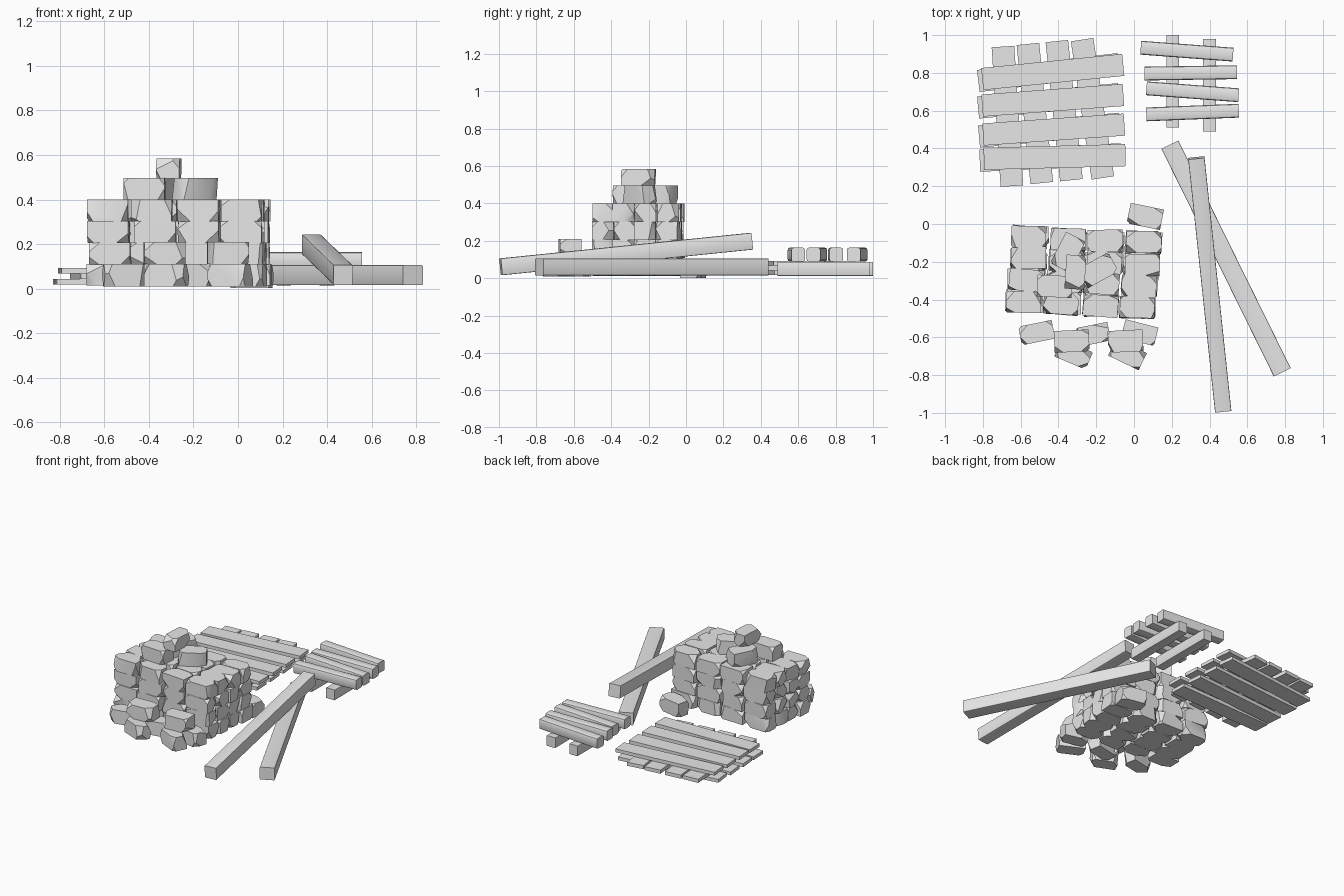
import bpy
import bmesh
import random
from math import sin, cos
from mathutils import Vector, Matrix

random.seed(7)
cube = bpy.data.objects.get("Cube")
if cube:
    bpy.data.objects.remove(cube, do_unlink=True)

grey = bpy.data.materials.new("plain grey")
grey.use_nodes = True
grey.diffuse_color = (0.8, 0.8, 0.8, 1)
grey.node_tree.nodes["Principled BSDF"].inputs["Base Color"].default_value = (0.8, 0.8, 0.8, 1)


def finish(name, bm, matrix):
    """Turn a bmesh into a placed, coloured object."""
    bmesh.ops.recalc_face_normals(bm, faces=bm.faces)
    mesh = bpy.data.meshes.new(name)
    bm.to_mesh(mesh)
    bm.free()
    mesh.materials.append(grey)
    obj = bpy.data.objects.new(name, mesh)
    obj.matrix_world = matrix
    bpy.context.collection.objects.link(obj)
    return obj


def box(size):
    bm = bmesh.new()
    bmesh.ops.create_cube(bm, size=1)
    bmesh.ops.scale(bm, vec=size, verts=bm.verts)
    return bm


def bar(name, start, end, width, height, bevel=0.0):
    """Squared timber running between the centres of its two ends."""
    start, end = Vector(start), Vector(end)
    bm = box(((end - start).length, width, height))
    if bevel:
        long_edges = [e for e in bm.edges
                      if abs(e.verts[0].co.x - e.verts[1].co.x) > width]
        bmesh.ops.bevel(bm, geom=long_edges, offset=bevel, segments=2,
                        profile=0.5, affect='EDGES')
    turn = (end - start).to_track_quat('X', 'Z').to_matrix().to_4x4()
    return finish(name, bm, Matrix.Translation((start + end) / 2) @ turn)


def plank(name, x, y, z, angle, length, width, height, bevel=0.0):
    half = Vector((cos(angle), sin(angle), 0)) * length / 2
    centre = Vector((x, y, z))
    return bar(name, centre - half, centre + half, width, height, bevel)


def stone(name, x, y, z, angle=0.0, size=(0.185, 0.115, 0.098)):
    """Block with slanted cuts across random corners and edges."""
    bm = box(size)
    half = Vector(size) / 2
    signs = [Vector((a, b, c)) for a in (-1, 1) for b in (-1, 1) for c in (-1, 1)]
    for sign in random.sample(signs, 6):
        normal = Vector((sign.x * random.uniform(0.3, 1),
                         sign.y * random.uniform(0.3, 1),
                         sign.z * random.uniform(0.05, 0.8))).normalized()
        corner = Vector((sign.x * half.x, sign.y * half.y, sign.z * half.z))
        cut = bmesh.ops.bisect_plane(
            bm, geom=bm.verts[:] + bm.edges[:] + bm.faces[:],
            plane_co=corner - normal * random.uniform(0.012, 0.03),
            plane_no=normal, clear_outer=True)
        rim = [g for g in cut["geom_cut"] if isinstance(g, bmesh.types.BMEdge)]
        if rim:
            bmesh.ops.holes_fill(bm, edges=rim, sides=0)
    return finish(name, bm, Matrix.Translation((x, y, z)) @ Matrix.Rotation(angle, 4, 'Z'))


# Stacked stone pile: four courses of four by four
for course in range(4):
    for row in range(4):
        for col in range(4):
            stone(f"pile_stone_{course}_{row}_{col}",
                  -0.55 + 0.2 * col - 0.01 * row + random.uniform(-0.008, 0.008),
                  -0.07 - 0.113 * row - 0.01 * col + random.uniform(-0.005, 0.005),
                  0.062 + 0.096 * course,
                  random.uniform(-0.1, 0.03))

# Stones heaped on top of the pile
stone("top_stone_left", -0.42, -0.33, 0.448, -0.05)
stone("top_stone_back", -0.35, -0.15, 0.448, 1.1)
stone("top_stone_right", -0.19, -0.245, 0.448, 0.5)
stone("peak_stone", -0.31, -0.255, 0.54, 1.5, (0.18, 0.105, 0.09))

# Loose stones on the ground around the pile
loose = [(-0.515, -0.575, 0.2), (-0.22, -0.585, 0.2), (0.03, -0.575, -0.25),
         (-0.32, -0.69, -0.4), (-0.035, -0.69, -0.45)]
for i, (x, y, angle) in enumerate(loose):
    stone(f"loose_stone_{i}", x, y, 0.06, angle, (0.18, 0.1, 0.1))
stone("raised_stone_left", -0.33, -0.62, 0.16, 0.05)
stone("raised_stone_right", -0.045, -0.62, 0.16, 0.05)
stone("stray_stone", 0.06, 0.04, 0.052, -0.2, (0.18, 0.11, 0.1))

# Large platform: two plank layers with a crossing layer between
long_planks = [(-0.43, 0.805, 0.1), (-0.43, 0.655, 0.075),
               (-0.425, 0.5, 0.07), (-0.42, 0.355, 0.025)]
for i, (x, y, angle) in enumerate(long_planks):
    plank(f"platform_top_plank_{i}", x, y, 0.08, angle, 0.75, 0.117, 0.024)
    plank(f"platform_bottom_plank_{i}", x - 0.022, y - 0.003, 0.03, angle + 0.02,
          0.75, 0.117, 0.024)
cross_planks = [(-0.67, 0.57, 1.635), (-0.525, 0.585, 1.67),
                (-0.37, 0.6, 1.675), (-0.22, 0.61, 1.72)]
for i, (x, y, angle) in enumerate(cross_planks):
    plank(f"platform_cross_plank_{i}", x, y, 0.055, angle, 0.74, 0.12, 0.026)

# Small platform: rounded planks on two runners
small_planks = [(0.28, 0.915, -0.075), (0.3, 0.8, 0.015),
                (0.31, 0.7, -0.075), (0.31, 0.59, 0.04)]
for i, (x, y, angle) in enumerate(small_planks):
    plank(f"small_platform_plank_{i}", x, y, 0.126, angle, 0.49, 0.073, 0.075, 0.012)
bar("left_runner", (0.4, 0.49, 0.05), (0.4, 0.98, 0.05), 0.07, 0.075, 0.004)
bar("right_runner", (0.205, 0.51, 0.05), (0.205, 1.0, 0.05), 0.067, 0.075, 0.004)

# Two crossed beams, one resting on the other
bar("ground_beam", (0.19, 0.42, 0.06), (0.785, -0.785, 0.06), 0.1, 0.09, 0.005)
bar("leaning_beam", (0.33, 0.35, 0.198), (0.472, -0.99, 0.061), 0.087, 0.09, 0.005)

# Keep the cut facets crisp while softening the rounded timber
bpy.ops.object.select_all(action='DESELECT')
for obj in bpy.context.collection.objects:
    if obj.type == 'MESH':
        obj.select_set(True)
        bpy.context.view_layer.objects.active = obj
bpy.ops.object.shade_smooth_by_angle(angle=0.6)
